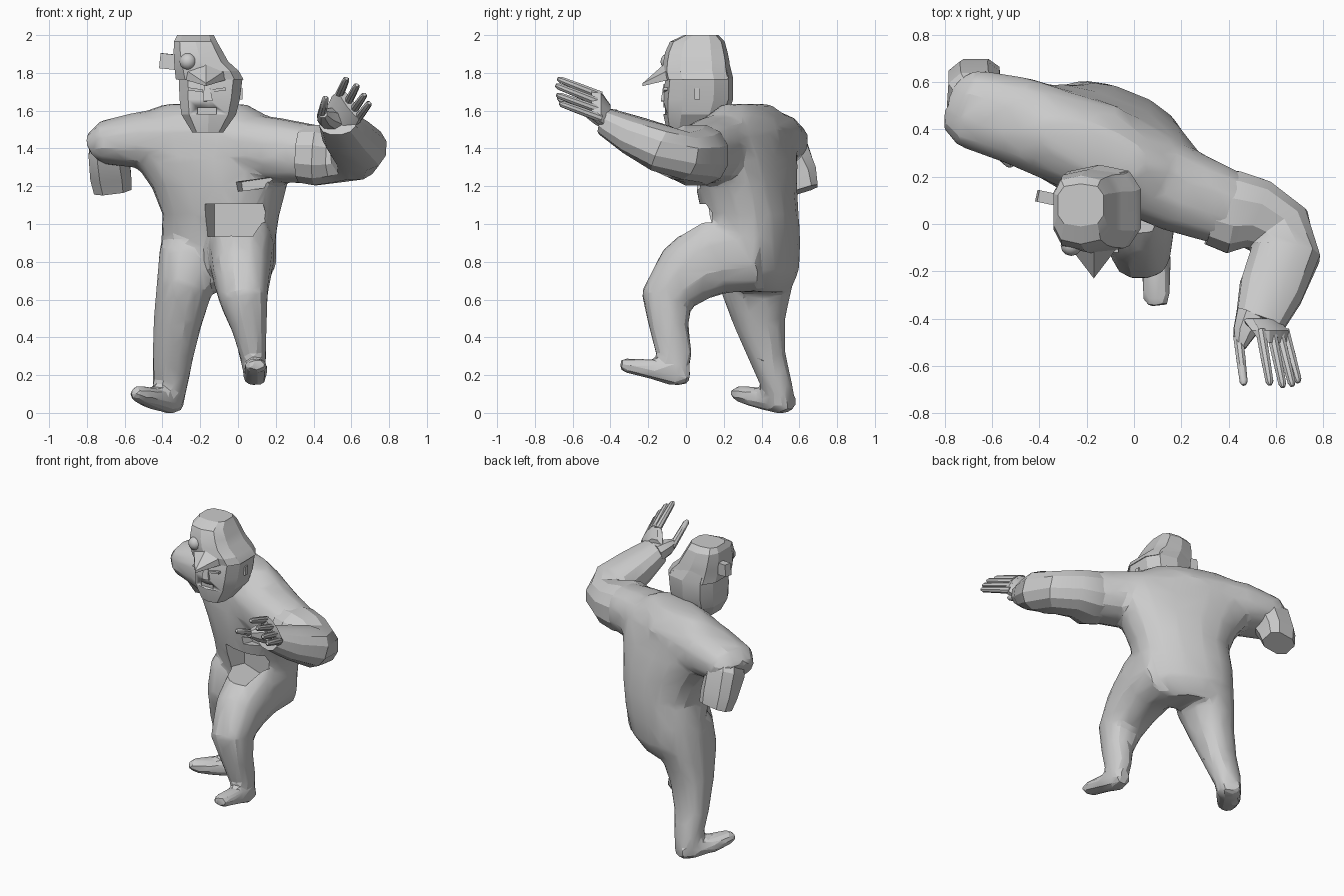
import bpy, bmesh, math
from mathutils import Vector, Matrix

if "Cube" in bpy.data.objects:
    bpy.data.objects.remove(bpy.data.objects["Cube"])

X, Z = Vector((1, 0, 0)), Vector((0, 0, 1))
FRONT = Vector((-0.375, -0.927, 0))      # way the twisted chest faces
BACKWARD = Vector((0, -1, 0))


def tube(bm, stations, up=Z, n=12, power=0.85, axis=None):
    """Loft of rounded rings; station = x, y, z, half width, half height.
    Rings face along the path, or along a fixed axis if one is given."""
    pts = [Vector(s[:3]) for s in stations]
    rings = []
    for i, s in enumerate(stations):
        t = axis or (pts[min(i + 1, len(pts) - 1)] - pts[max(i - 1, 0)]).normalized()
        side = t.cross(up).normalized()
        top = side.cross(t).normalized()
        ring = []
        for k in range(n):
            a = 2 * math.pi * (k + 0.5) / n
            c, d = math.cos(a), math.sin(a)
            c = math.copysign(abs(c) ** power, c)
            d = math.copysign(abs(d) ** power, d)
            ring.append(bm.verts.new(pts[i] + side * c * s[3] + top * d * s[4]))
        rings.append(ring)
    for r, q in zip(rings, rings[1:]):
        for k in range(n):
            bm.faces.new((r[k], r[(k + 1) % n], q[(k + 1) % n], q[k]))
    bm.faces.new(rings[0][::-1])
    bm.faces.new(rings[-1])


def finish(bm, name, angle=25):
    bmesh.ops.recalc_face_normals(bm, faces=bm.faces[:])
    me = bpy.data.meshes.new(name)
    bm.to_mesh(me)
    bm.free()
    ob = bpy.data.objects.new(name, me)
    bpy.context.collection.objects.link(ob)
    shade(ob, angle)
    return ob


def shade(ob, angle):
    bpy.ops.object.select_all(action='DESELECT')
    ob.select_set(True)
    bpy.context.view_layer.objects.active = ob
    bpy.ops.object.shade_smooth_by_angle(angle=math.radians(angle))


def part(name, stations, up=Z, n=12, power=0.85, angle=25, axis=None):
    bm = bmesh.new()
    tube(bm, stations, up, n, power, axis)
    return finish(bm, name, angle)


def box(name, loc, size, yaw=0, roll=0):
    bm = bmesh.new()
    m = (Matrix.Translation(loc) @ Matrix.Rotation(math.radians(yaw), 4, 'Z')
         @ Matrix.Rotation(math.radians(roll), 4, 'Y') @ Matrix.Diagonal((*size, 1)))
    bmesh.ops.create_cube(bm, size=1, matrix=m)
    return finish(bm, name)


def cut(ob, name, *args):
    cutter = box(name, *args)
    cutter.hide_render = True
    cutter.hide_set(True)
    mod = ob.modifiers.new(name, 'BOOLEAN')
    mod.operation, mod.object, mod.solver = 'DIFFERENCE', cutter, 'EXACT'


# body: torso, shoulders and legs blended into one skin
bm = bmesh.new()
tube(bm, [(-.14, .41, .64, .18, .11), (-.125, .39, .74, .28, .18), (-.105, .37, .90, .31, .21),
          (-.09, .34, 1.05, .315, .235), (-.10, .32, 1.20, .37, .235), (-.13, .31, 1.35, .46, .225),
          (-.16, .31, 1.48, .49, .195), (-.20, .32, 1.57, .38, .16), (-.17, .32, 1.635, .23, .09)],
     FRONT, 16, axis=Z)
tube(bm, [(-.76, .51, 1.40, .12, .08), (-.70, .49, 1.43, .17, .12), (-.50, .44, 1.445, .19, .155),
          (-.15, .31, 1.45, .21, .165), (.20, .14, 1.39, .185, .175), (.44, .05, 1.365, .16, .155)])
# standing leg and its foot
tube(bm, [(-.22, .38, 1.0, .08, .10), (-.25, .38, .85, .17, .195), (-.28, .37, .68, .155, .20),
          (-.32, .39, .48, .13, .14), (-.345, .43, .30, .11, .10), (-.36, .49, .12, .09, .08),
          (-.36, .50, .05, .07, .07)], BACKWARD)
tube(bm, [(-.33, .56, .055, .06, .05), (-.36, .50, .06, .08, .065), (-.46, .38, .08, .08, .055),
          (-.52, .29, .10, .06, .045), (-.55, .25, .11, .035, .03)])
# raised leg and its foot
tube(bm, [(.03, .38, .86, .22, .18), (.02, .15, .84, .22, .175), (.02, .0, .735, .18, .155),
          (.03, -.105, .60, .14, .13), (.06, -.09, .45, .105, .095), (.08, -.06, .30, .095, .07),
          (.09, -.05, .20, .06, .06)], X)
tube(bm, [(.09, .02, .19, .05, .04), (.09, -.06, .20, .065, .06), (.095, -.20, .235, .065, .05),
          (.095, -.31, .25, .06, .04), (.095, -.35, .255, .045, .03)])
body = finish(bm, "body")
mod = body.modifiers.new("blend", 'REMESH')
mod.mode, mod.voxel_size = 'VOXEL', 0.02
mod = body.modifiers.new("soften", 'SMOOTH')
mod.factor, mod.iterations = 0.5, 6
mod = body.modifiers.new("reduce", 'DECIMATE')
mod.ratio = 0.07
cut(body, "belly_pocket_cutter", (-.03, .09, 1.02), (.29, .22, .17), -22)
cut(body, "upper_pocket_cutter", (.08, .03, 1.21), (.18, .13, .05), -22, -8)
bpy.context.view_layer.objects.active = body
for mod in list(body.modifiers):
    bpy.ops.object.modifier_apply(modifier=mod.name)
shade(body, 18)

# short sleeve with no forearm
part("sleeve_stub", [(-.65, .48, 1.47, .10, .09), (-.68, .54, 1.38, .115, .12),
                     (-.675, .60, 1.26, .115, .10), (-.665, .625, 1.18, .105, .08)],
     BACKWARD, 8, 0.7)

# bent arm reaching forward
part("raised_arm", [(.34, .07, 1.37, .165, .155), (.42, .05, 1.365, .18, .165), (.52, .04, 1.36, .155, .145),
                    (.61, -.025, 1.36, .15, .13), (.64, -.13, 1.40, .15, .13),
                    (.58, -.28, 1.47, .14, .105), (.53, -.42, 1.54, .105, .075)])

# open hand
SPREAD_UP = Vector((.8, 0, .6))
part("palm", [(.53, -.40, 1.55, .085, .07), (.575, -.45, 1.61, .105, .055), (.595, -.50, 1.635, .095, .022)],
     SPREAD_UP, 10, axis=BACKWARD)
part("thumb_base", [(.50, -.39, 1.55, .075, .06), (.465, -.46, 1.57, .05, .05), (.45, -.52, 1.585, .024, .024)],
     Z, 8)
digits = {"thumb": ((.44, -.47, 1.57), (.465, -.68, 1.67)),
          "finger_1": ((.535, -.45, 1.68), (.575, -.68, 1.77)),
          "finger_2": ((.58, -.45, 1.64), (.63, -.69, 1.735)),
          "finger_3": ((.61, -.45, 1.60), (.67, -.685, 1.685)),
          "finger_4": ((.635, -.45, 1.56), (.695, -.67, 1.64))}
for name, (a, b) in digits.items():
    a, b = Vector(a), Vector(b)
    part(name, [(*a.lerp(b, t), r, r) for t, r in ((0, .023), (.5, .021), (.93, .018), (1, .009))],
         Z, 8, 1, 40)

# head with angular jaw
head = part("head", [(-.16, .01, 1.485, .085, .11), (-.155, .05, 1.58, .15, .17),
                     (-.15, .065, 1.66, .165, .185), (-.145, .07, 1.77, .175, .18),
                     (-.19, .07, 1.85, .13, .16)], BACKWARD, 10, 0.7, 20, Z)
cut(head, "mouth_cutter", (-.165, -.12, 1.60), (.10, .05, .035))
bm = bmesh.new()
tube(bm, [(-.16, -.115, 1.65, .035, .025), (-.165, -.11, 1.74, .018, .012)], BACKWARD, 4)
finish(bm, "nose")
for x in (-.225, -.105):
    box("brow", (x, -.105, 1.71), (.08, .03, .015), 0, 8 if x < -.16 else -8)
box("ear", (.01, .06, 1.69), (.03, .03, .06))

# lopsided cap with pointed brim, badge ball and side buckle
part("cap", [(-.15, .065, 1.765, .185, .18), (-.165, .055, 1.81, .175, .18), (-.195, .055, 1.86, .148, .175),
             (-.21, .055, 1.91, .135, .165), (-.225, .06, 1.965, .118, .145),
             (-.225, .08, 2.0, .10, .09)], BACKWARD, 10, 0.65, 20, Z)
bm = bmesh.new()
rim = [(-.30, -.06), (-.17, -.23), (-.04, -.06)]
low = [bm.verts.new((x, y, 1.73 if y < -.1 else 1.77)) for x, y in rim]
high = [bm.verts.new((x, y, 1.745 if y < -.1 else 1.83)) for x, y in rim]
ridge = bm.verts.new((-.17, -.10, 1.86))
bm.faces.new(low)
for i in (0, 1):
    bm.faces.new((low[i], low[i + 1], high[i + 1], high[i]))
    bm.faces.new((high[i], high[i + 1], ridge))
bm.faces.new((low[2], low[0], high[0], ridge, high[2]))
finish(bm, "cap_brim")
bm = bmesh.new()
bmesh.ops.create_uvsphere(bm, u_segments=12, v_segments=8, radius=.045,
                          matrix=Matrix.Translation((-.265, -.09, 1.86)))
finish(bm, "cap_ball", 40)
box("cap_buckle", (-.365, .11, 1.86), (.09, .05, .08), -12, 6)
